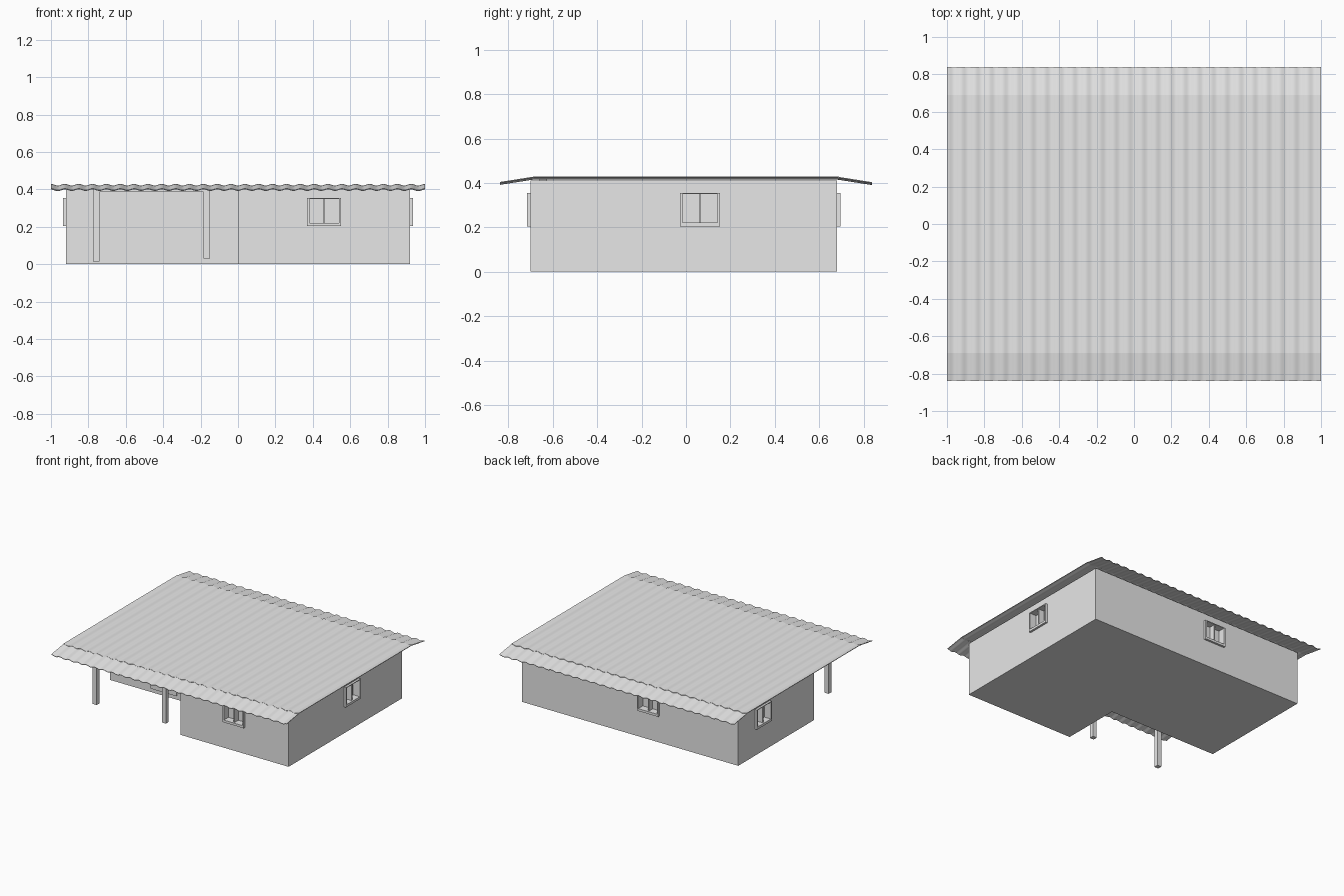
import bpy, bmesh, math
from mathutils import Matrix, Vector

cube = bpy.data.objects.get("Cube")
if cube:
    bpy.data.objects.remove(cube, do_unlink=True)

grey = bpy.data.materials.new("light grey")
grey.use_nodes = True
grey.diffuse_color = (0.8, 0.8, 0.8, 1)
grey.node_tree.nodes["Principled BSDF"].inputs["Base Color"].default_value = (0.8, 0.8, 0.8, 1)


def finish(name, bm):
    bmesh.ops.recalc_face_normals(bm, faces=bm.faces[:])
    mesh = bpy.data.meshes.new(name)
    bm.to_mesh(mesh)
    bm.free()
    mesh.materials.append(grey)
    obj = bpy.data.objects.new(name, mesh)
    bpy.context.collection.objects.link(obj)
    return obj


def boxes(name, spans):
    """One object made of boxes, each given as (x range, y range, z range)."""
    bm = bmesh.new()
    for span in spans:
        centre = [(a + b) / 2 for a, b in span]
        size = [b - a for a, b in span]
        bmesh.ops.create_cube(bm, size=1, matrix=Matrix.Translation(centre) @ Matrix.Diagonal(size + [1]))
    return finish(name, bm)


def apply(obj, mod):
    bpy.context.view_layer.objects.active = obj
    bpy.ops.object.modifier_apply(modifier=mod.name)


# L-shaped house body with the porch notch at the front right
LEFT, RIGHT, FRONT, BACK, NOTCH, TOP = 0.92, -0.92, -0.70, 0.68, -0.24, 0.412
bm = bmesh.new()
outline = [(0, FRONT), (LEFT, FRONT), (LEFT, BACK), (RIGHT, BACK), (RIGHT, NOTCH), (0, NOTCH)]
floor = bm.faces.new([bm.verts.new((x, y, 0)) for x, y in outline])
top = bmesh.ops.extrude_face_region(bm, geom=[floor])["geom"]
bmesh.ops.translate(bm, vec=(0, 0, TOP), verts=[v for v in top if isinstance(v, bmesh.types.BMVert)])
walls = finish("walls", bm)

# Windows: raised frame, centre bar and a recessed opening
W, LOW, HIGH, RIM, SILL, OUT, DEEP = 0.09, 0.203, 0.355, 0.011, 0.018, -0.016, 0.04


def window(name, x, y, turn):
    place = Matrix.Translation((x, y, 0)) @ Matrix.Rotation(math.radians(turn), 4, "Z")
    y_span = (OUT, 0.002)
    frame = boxes(name, [
        ((-W, -W + RIM), y_span, (LOW, HIGH)),
        ((W - RIM, W), y_span, (LOW, HIGH)),
        ((-W + RIM, W - RIM), y_span, (LOW, LOW + SILL)),
        ((-W + RIM, W - RIM), y_span, (HIGH - RIM / 2, HIGH)),
        ((-0.005, 0.005), (-0.004, DEEP), (LOW + SILL, HIGH - RIM / 2)),
    ])
    frame.data.transform(place)
    cutter = boxes("opening_cutter", [((-W + RIM, W - RIM), (-0.05, DEEP), (LOW + SILL, HIGH - RIM / 2))])
    cutter.hide_render = True
    cutter.data.transform(place)
    mod = walls.modifiers.new("opening", "BOOLEAN")
    mod.object = cutter
    mod.solver = "EXACT"
    apply(walls, mod)
    bpy.data.objects.remove(cutter, do_unlink=True)


window("front_window", 0.46, FRONT, 0)
window("left_window", LEFT, 0.063, 90)
window("back_window", -0.16, BACK, 180)
window("right_window", RIGHT, 0.385, -90)

# Porch door, posts and beam
boxes("door", [((-0.57, -0.35), (NOTCH - 0.008, NOTCH + 0.002), (0.03, 0.36))])
for name, x, low in (("right_post", -0.757, 0.015), ("left_post", -0.168, 0.03)):
    boxes(name, [((x - 0.017, x + 0.017), (-0.66, -0.626), (low, 0.418))])
boxes("porch_beam", [((-0.74, -0.185), (-0.656, -0.63), (0.385, 0.416))])

# Corrugated roof sheets
WAVES, STEPS, AMP = 27, 8, 0.0045


def sheet(name, start, end):
    a, b = Vector((0, *start)), Vector((0, *end))
    up = Vector((1, 0, 0)).cross(b - a).normalized()
    bm = bmesh.new()
    rows = []
    for i in range(WAVES * STEPS + 1):
        x = -1 + 2 * i / (WAVES * STEPS)
        lift = up * AMP * math.cos(2 * math.pi * i / STEPS) + Vector((x, 0, 0))
        rows.append([bm.verts.new(p + lift) for p in (a, b)])
    for p, q in zip(rows, rows[1:]):
        bm.faces.new((p[0], q[0], q[1], p[1]))
    obj = finish(name, bm)
    mod = obj.modifiers.new("thickness", "SOLIDIFY")
    mod.thickness = 0.004
    mod.offset = 0
    apply(obj, mod)
    bpy.ops.object.select_all(action="DESELECT")
    obj.select_set(True)
    bpy.ops.object.shade_smooth_by_angle(angle=math.radians(40))


sheet("main_roof", (-0.69, 0.423), (0.69, 0.423))
sheet("front_eave", (-0.838, 0.398), (-0.685, 0.422))
sheet("back_eave", (0.685, 0.421), (0.838, 0.397))
